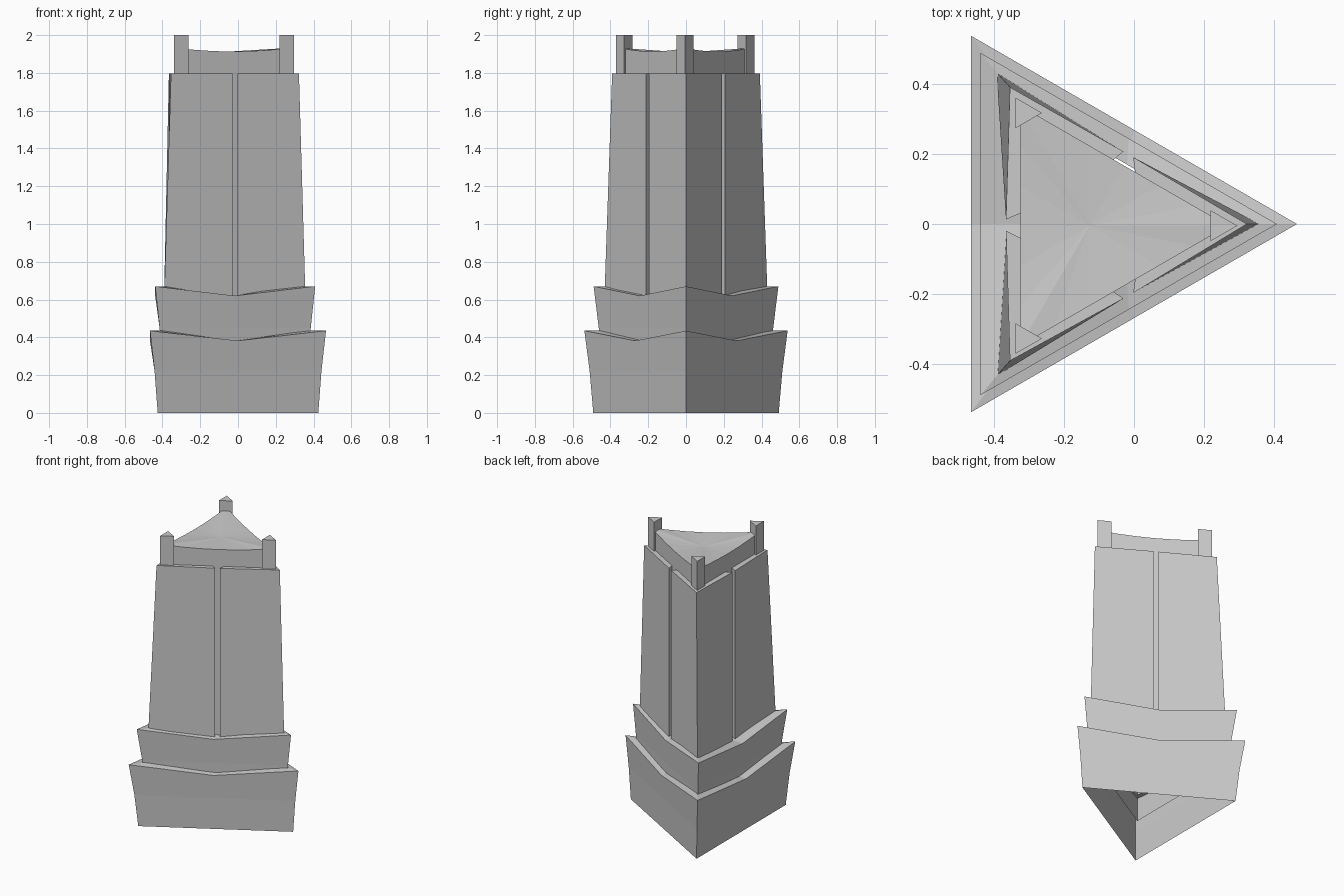
import bpy
from mathutils import Vector

if "Cube" in bpy.data.objects:
    bpy.data.objects.remove(bpy.data.objects["Cube"])

SQ = 3 ** 0.5 / 2


def tri(cx, a, cy=0.0):
    """Corners of an equilateral triangle pointing +x; a = half side, (cx, cy) = bounding centre."""
    h = a * SQ
    return [Vector((cx + h, cy)), Vector((cx - h, cy + a)), Vector((cx - h, cy - a))]


def ring(cx, a, z_corner, z_mid, n=2, cy=0.0):
    """Triangle outline with n segments per side, sagging from corner to mid-side."""
    c = tri(cx, a, cy)
    pts = []
    for i in range(3):
        for k in range(n):
            t = k / n
            p = c[i].lerp(c[(i + 1) % 3], t)
            pts.append((p.x, p.y, z_corner + (z_mid - z_corner) * 4 * t * (1 - t)))
    return pts


def make(name, verts, faces):
    me = bpy.data.meshes.new(name)
    me.from_pydata(verts, [], faces)
    me.update()
    ob = bpy.data.objects.new(name, me)
    bpy.context.collection.objects.link(ob)
    return ob


def loft(name, rings, cap_bottom=False, cap_top=False):
    n = len(rings[0])
    verts = [p for r in rings for p in r]
    faces = [(j * n + i, j * n + (i + 1) % n, (j + 1) * n + (i + 1) % n, (j + 1) * n + i)
             for j in range(len(rings) - 1) for i in range(n)]
    if cap_bottom:
        faces.append(tuple(reversed(range(n))))
    if cap_top:
        faces.append(tuple(range(len(verts) - n, len(verts))))
    return make(name, verts, faces)


# Two flared skirts, open underneath, with a narrow ledge on top
loft("lower_skirt", [ring(0, 0.491, 0, 0), ring(0, 0.51, 0.22, 0.22),
                     ring(0, 0.538, 0.435, 0.382), ring(-0.01, 0.43, 0.435, 0.382)])
loft("upper_skirt", [ring(-0.015, 0.447, 0.26, 0.26), ring(-0.015, 0.462, 0.45, 0.45),
                     ring(-0.015, 0.489, 0.67, 0.62), ring(-0.02, 0.34, 0.67, 0.62)])

# Inner core and sagging roof
CX, CY, CA = -0.028, -0.005, 0.343
roof = ring(CX, CA, 1.932, 1.913, 6, CY)
low = ring(CX, CA, 0.5, 0.5, 6, CY)
n = len(roof)
verts = low + roof + [(CX - CA * SQ / 3, CY, 1.908)]
faces = [(i, (i + 1) % n, n + (i + 1) % n, n + i) for i in range(n)]
faces += [(n + i, n + (i + 1) % n, 2 * n) for i in range(n)]
faces.append(tuple(reversed(range(n))))
make("core_and_roof", verts, faces)

# Three corner cladding panels, separated by slits at the middle of each side
top, bottom = tri(-0.016, 0.391), tri(-0.017, 0.434)
mid, core = tri(-0.016, 0.404, -0.003), tri(CX, CA - 0.002, CY)


def side_point(c, i, j, off):
    """Point off the middle of side i-j, shifted toward corner i."""
    return (c[i] + c[j]) / 2 + (c[i] - c[j]).normalized() * off


for i in range(3):
    nx, pv = (i + 1) % 3, (i + 2) % 3
    rings = []
    for z, corner in ((0.55, bottom[i]), (1.797, top[i])):
        outline = [side_point(mid, i, pv, 0.016), corner, side_point(mid, i, nx, 0.016),
                   side_point(core, i, nx, 0.036), core[i], side_point(core, i, pv, 0.036)]
        rings.append([(p.x, p.y, z) for p in outline])
    m = 6
    faces = [(k, (k + 1) % m, m + (k + 1) % m, m + k) for k in range(m)]
    faces += [(5, 4, 1, 0), (4, 3, 2, 1), (6, 7, 10, 11), (7, 8, 9, 10)]
    make(f"corner_panel_{i + 1}", rings[0] + rings[1], faces)

# Small triangular posts at the roof corners
outer = tri(-0.022, 0.3665, CY)
for i in range(3):
    pts = [outer[i], outer[i].lerp(outer[(i + 1) % 3], 0.12), outer[i].lerp(outer[(i + 2) % 3], 0.12)]
    loft(f"corner_post_{i + 1}", [[(p.x, p.y, z) for p in pts] for z in (1.79, 2.0)], True, True)
